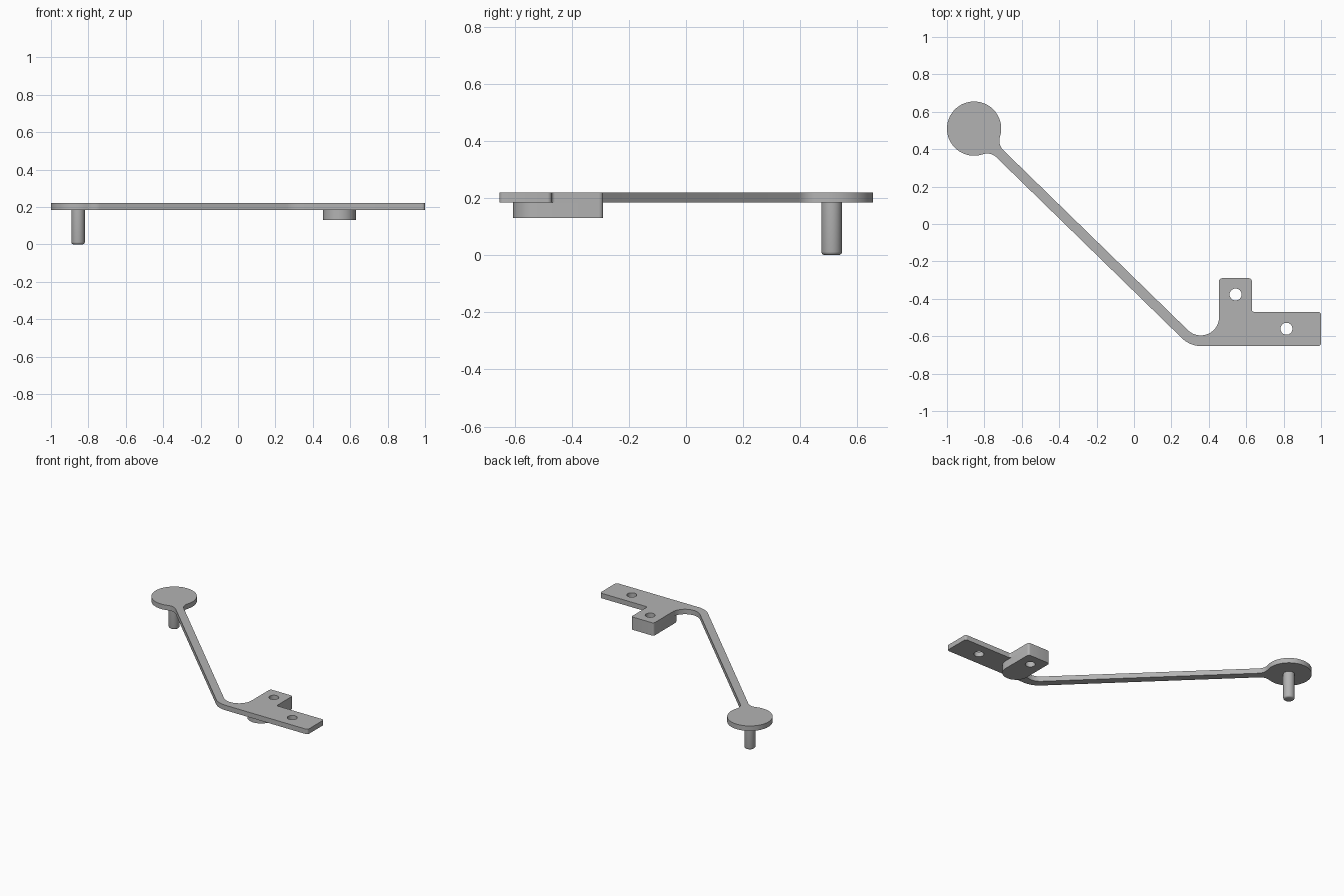
import bpy, bmesh, math
from mathutils import Vector

if "Cube" in bpy.data.objects:
    bpy.data.objects.remove(bpy.data.objects["Cube"])

# Single grey finish
grey = bpy.data.materials.new("plain grey")
grey.use_nodes = True
colour = (0.45, 0.45, 0.45, 1)
grey.diffuse_color = colour
grey.node_tree.nodes["Principled BSDF"].inputs["Base Color"].default_value = colour


def vec(x, y):
    return Vector((x, y))


def arc(centre, start, end, steps, long_way=False):
    """Points from start to end round centre, the short way or anticlockwise."""
    a, b = start - centre, end - centre
    first = math.atan2(a.y, a.x)
    sweep = (math.atan2(b.y, b.x) - first) % math.tau
    if sweep > math.pi and not long_way:
        sweep -= math.tau
    angles = [first + sweep * i / steps for i in range(steps + 1)]
    return [centre + a.length * vec(math.cos(t), math.sin(t)) for t in angles]


def rounded(before, corner, after, radius, steps=6):
    """Arc that replaces a corner."""
    u, v = (before - corner).normalized(), (after - corner).normalized()
    half = u.angle(v) / 2
    reach = radius / math.tan(half)
    centre = corner + (u + v).normalized() * radius / math.sin(half)
    return arc(centre, corner + u * reach, corner + v * reach, steps)


def circle(centre, radius, steps=32):
    return [centre + radius * vec(math.cos(math.tau * i / steps), math.sin(math.tau * i / steps))
            for i in range(steps)]


def prism(name, loops, bottom, top, bevel=0):
    """Extrude an outline, with any hole loops, from bottom to top."""
    bm = bmesh.new()
    edges = []
    for loop in loops:
        verts = [bm.verts.new((p.x, p.y, bottom)) for p in loop]
        edges += [bm.edges.new((verts[i - 1], verts[i])) for i in range(len(verts))]
    bmesh.ops.triangle_fill(bm, edges=edges, use_beauty=True)
    grown = bmesh.ops.extrude_face_region(bm, geom=bm.faces[:])["geom"]
    bmesh.ops.translate(bm, vec=(0, 0, top - bottom),
                        verts=[g for g in grown if isinstance(g, bmesh.types.BMVert)])
    bmesh.ops.recalc_face_normals(bm, faces=bm.faces[:])
    # Merge flat cap triangles where there are no holes
    if len(loops) == 1:
        bmesh.ops.dissolve_limit(bm, angle_limit=0.01, verts=bm.verts[:], edges=bm.edges[:])
    if bevel:
        rim = [e for e in bm.edges if all(abs(v.co.z - bottom) < 1e-5 for v in e.verts)]
        bmesh.ops.bevel(bm, geom=rim, offset=bevel, segments=3, profile=0.5, affect='EDGES')
    mesh = bpy.data.meshes.new(name)
    bm.to_mesh(mesh)
    bm.free()
    mesh.materials.append(grey)
    obj = bpy.data.objects.new(name, mesh)
    bpy.context.collection.objects.link(obj)
    bpy.ops.object.select_all(action='DESELECT')
    obj.select_set(True)
    bpy.context.view_layer.objects.active = obj
    bpy.ops.object.shade_smooth_by_angle(angle=math.radians(35))
    return obj


# Main dimensions
disc, disc_r = vec(-0.855, 0.51), 0.145
arm_half, neck_r = 0.0265, 0.07
along = vec(1, -0.975).normalized()
side = vec(-along.y, along.x)
under, top = 0.185, 0.22
left, right, front, back = 0.455, 0.63, -0.653, -0.29
holes = [circle(vec(0.543, -0.377), 0.032), circle(vec(0.815, -0.56), 0.032)]

# Necks that blend the arm into the disc
reach = math.sqrt((disc_r + neck_r) ** 2 - (arm_half + neck_r) ** 2)


def neck(sign):
    centre = disc + along * reach + side * sign * (arm_half + neck_r)
    on_arm = disc + along * reach + side * sign * arm_half
    on_disc = disc + (centre - disc).normalized() * disc_r
    return centre, on_arm, on_disc


upper_c, upper_arm, upper_disc = neck(1)
lower_c, lower_arm, lower_disc = neck(-1)


def arm_edge(start, distance):
    return start + along * distance


# Arm and mounting tab outline
outer_bend = arm_edge(lower_arm, (front - lower_arm.y) / along.y)
inner_bend = arm_edge(upper_arm, (left - upper_arm.x) / along.x)
corners = [
    (lower_arm, 0), (outer_bend, 0.15),
    (vec(1, front), 0.015), (vec(1, -0.47), 0.015),
    (vec(right, -0.47), 0.012), (vec(right, back), 0.015),
    (vec(left, back), 0.015), (inner_bend, 0.098), (upper_arm, 0),
]
outline = []
for i in range(1, len(corners) - 1):
    point, radius = corners[i]
    outline += rounded(corners[i - 1][0], point, corners[i + 1][0], radius,
                       16 if radius > 0.05 else 5)
outline += arc(upper_c, upper_arm, upper_disc, 10)
outline += arc(disc, upper_disc, lower_disc, 56, True)[1:-1]
outline += arc(lower_c, lower_disc, lower_arm, 10)
prism("arm_plate", [outline] + holes, under, top)

# Mounting block below the tab, rounded at the front
block = [(vec(left, back), 0.015), (vec(left, -0.605), 0.087),
         (vec(right, -0.605), 0.087), (vec(right, back), 0.015)]
block_outline = []
for i, (point, radius) in enumerate(block):
    block_outline += rounded(block[i - 1][0], point, block[(i + 1) % 4][0], radius,
                             14 if radius > 0.05 else 5)
prism("mounting_block", [block_outline, holes[0]], 0.13, under)

# Pin below the disc, softened at its tip
prism("pin", [circle(disc, 0.036)], 0, under, bevel=0.012)
